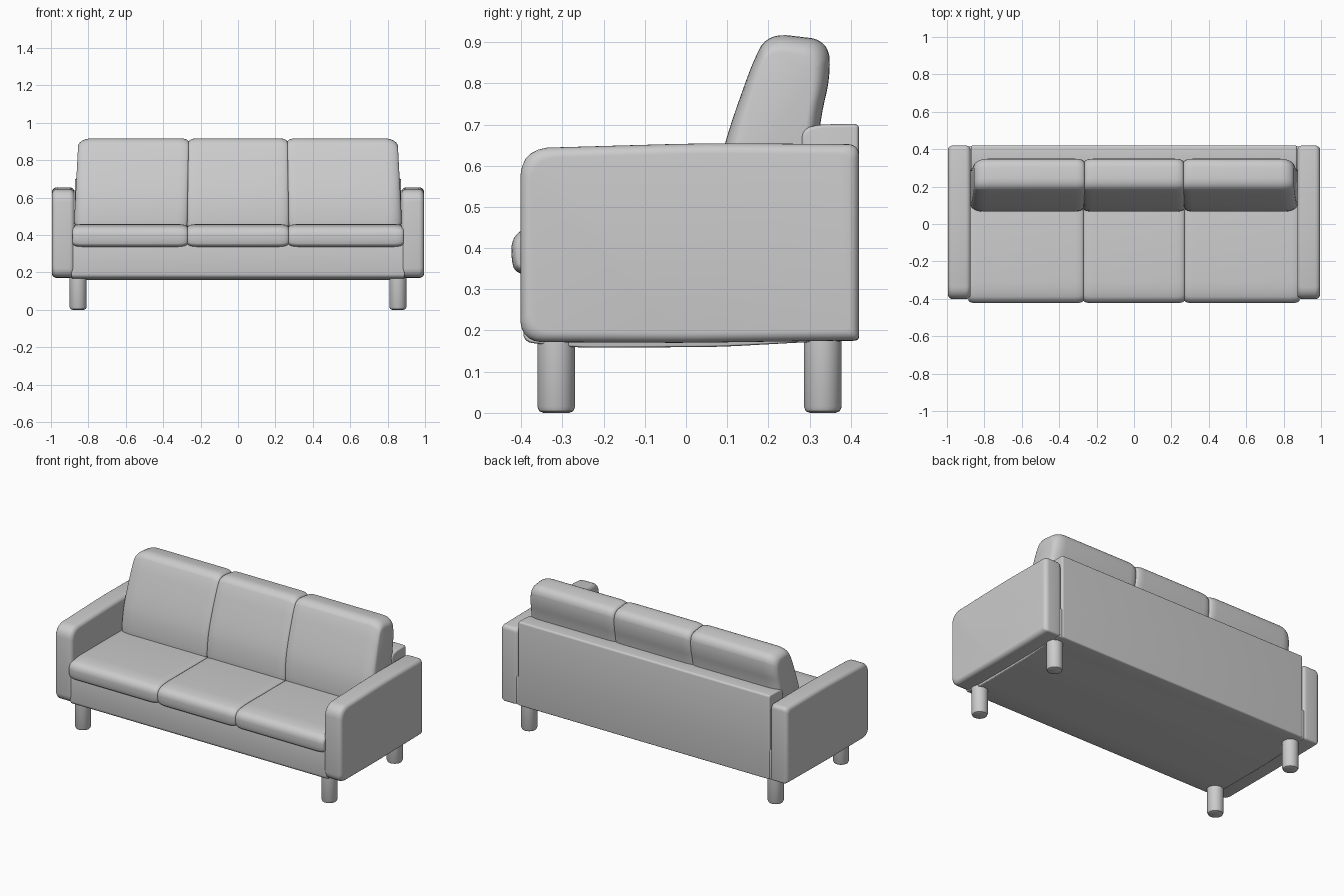
import bpy
import math
from mathutils import Vector

if "Cube" in bpy.data.objects:
    bpy.data.objects.remove(bpy.data.objects["Cube"])


def rounded(corners, steps=5):
    """Round each (y, z, radius) corner of a side profile."""
    out, n = [], len(corners)
    for i, (y, z, r) in enumerate(corners):
        p = Vector((y, z))
        a = Vector(corners[i - 1][:2]) - p
        b = Vector(corners[(i + 1) % n][:2]) - p
        a = p + a.normalized() * min(r, a.length * 0.49)
        b = p + b.normalized() * min(r, b.length * 0.49)
        for k in range(steps + 1):
            t = k / steps
            out.append(a * (1 - t) ** 2 + p * 1.7 * t * (1 - t)
                       + (a + b) * 0.15 * t * (1 - t) + b * t ** 2)
    return out


def loft(name, corners, x0, x1, end0, end1, taper=0.0, steps=6):
    """Sweep a profile along x; each end is (rounding width, inset depth)."""
    prof = rounded(corners)
    lo = Vector((min(p.x for p in prof), min(p.y for p in prof)))
    hi = Vector((max(p.x for p in prof), max(p.y for p in prof)))
    mid, half = (lo + hi) / 2, (hi - lo) / 2

    def edge(w, d):
        angles = [math.pi / 2 * k / steps for k in range(steps + 1)]
        return [(w * (1 - math.cos(a)), d * (1 - math.sin(a))) for a in angles]

    sections = [(x0 + u, d) for u, d in edge(*end0)]
    sections += [(x1 - u, d) for u, d in reversed(edge(*end1))]
    verts, faces, n = [], [], len(prof)
    for x, d in sections:
        for p in prof:
            y = mid.x + (p.x - mid.x) * (1 - d / half.x)
            z = mid.y + (p.y - mid.y) * (1 - d / half.y)
            verts.append((x * (1 - taper * (z - 0.55)), y, z))
    for s in range(len(sections) - 1):
        for i in range(n):
            j = (i + 1) % n
            faces.append((s * n + i, s * n + j, s * n + n + j, s * n + n + i))
    faces.append(tuple(reversed(range(n))))
    faces.append(tuple(range(len(verts) - n, len(verts))))
    return finish(name, verts, faces)


def finish(name, verts, faces):
    mesh = bpy.data.meshes.new(name)
    mesh.from_pydata(verts, [], faces)
    mesh.validate()
    obj = bpy.data.objects.new(name, mesh)
    bpy.context.collection.objects.link(obj)
    bpy.ops.object.select_all(action='DESELECT')
    obj.select_set(True)
    bpy.context.view_layer.objects.active = obj
    bpy.ops.object.mode_set(mode='EDIT')
    bpy.ops.mesh.select_all(action='SELECT')
    bpy.ops.mesh.normals_make_consistent(inside=False)
    bpy.ops.object.mode_set(mode='OBJECT')
    bpy.ops.object.shade_smooth_by_angle(angle=math.radians(40))
    return obj


def leg(name, x, y, r=0.046, top=0.19):
    rings = [(r - 0.015, 0), (r - 0.005, 0.004), (r, 0.015), (r, top)]
    n = 32
    verts = [(x + q * math.cos(math.tau * i / n), y + q * math.sin(math.tau * i / n), z)
             for q, z in rings for i in range(n)]
    faces = [(s * n + i, s * n + (i + 1) % n, s * n + n + (i + 1) % n, s * n + n + i)
             for s in range(3) for i in range(n)]
    faces += [tuple(reversed(range(n))), tuple(range(3 * n, 4 * n))]
    finish(name, verts, faces)


# Base frame with gently sagging underside
loft("base", [(-0.395, 0.172, 0.02), (-0.27, 0.158, 0.05), (0.08, 0.16, 0.05),
              (0.30, 0.172, 0.03), (0.415, 0.175, 0.01), (0.415, 0.36, 0.01),
              (-0.395, 0.36, 0.01)], -0.89, 0.89, (0.01, 0.004), (0.01, 0.004))

# Back panel
loft("back_panel", [(0.29, 0.18, 0.01), (0.42, 0.175, 0.01), (0.42, 0.702, 0.012),
                    (0.32, 0.70, 0.02), (0.28, 0.688, 0.02)],
     -0.872, 0.872, (0.012, 0.008), (0.012, 0.008))

# Armrests
arm = [(-0.402, 0.172, 0.05), (0.0, 0.17, 0.05), (0.42, 0.176, 0.012),
       (0.42, 0.652, 0.025), (0.05, 0.655, 0.1), (-0.402, 0.642, 0.065)]
for side, a, b in (("left", -0.995, -0.873), ("right", 0.873, 0.995)):
    loft(side + "_arm", arm, a, b, (0.028, 0.025), (0.028, 0.025))

# Seat and back cushions, three of each
seat = [(-0.412, 0.335, 0.03), (0.30, 0.335, 0.02), (0.30, 0.455, 0.02),
        (-0.36, 0.458, 0.06), (-0.422, 0.435, 0.03), (-0.425, 0.37, 0.03)]
back = [(0.065, 0.43, 0.02), (0.31, 0.43, 0.02), (0.322, 0.70, 0.08),
        (0.352, 0.82, 0.05), (0.345, 0.905, 0.04), (0.20, 0.922, 0.045),
        (0.165, 0.86, 0.05), (0.09, 0.65, 0.1), (0.068, 0.53, 0.05)]
seam, outer = (0.05, 0.018), (0.075, 0.042)
for i, place in enumerate(("left", "middle", "right")):
    e0 = outer if i == 0 else seam
    e1 = outer if i == 2 else seam
    sx = (-0.885, -0.27, 0.27, 0.885)
    bx = (-0.872, -0.27, 0.27, 0.872)
    loft(place + "_seat_cushion", seat, sx[i], sx[i + 1],
         (0.05, 0.014), (0.05, 0.014))
    loft(place + "_back_cushion", back, bx[i], bx[i + 1], e0, e1, taper=0.06)

# Legs
for side, x in (("left", -0.855), ("right", 0.855)):
    leg(side + "_front_leg", x, -0.315)
    leg(side + "_back_leg", x, 0.332)
